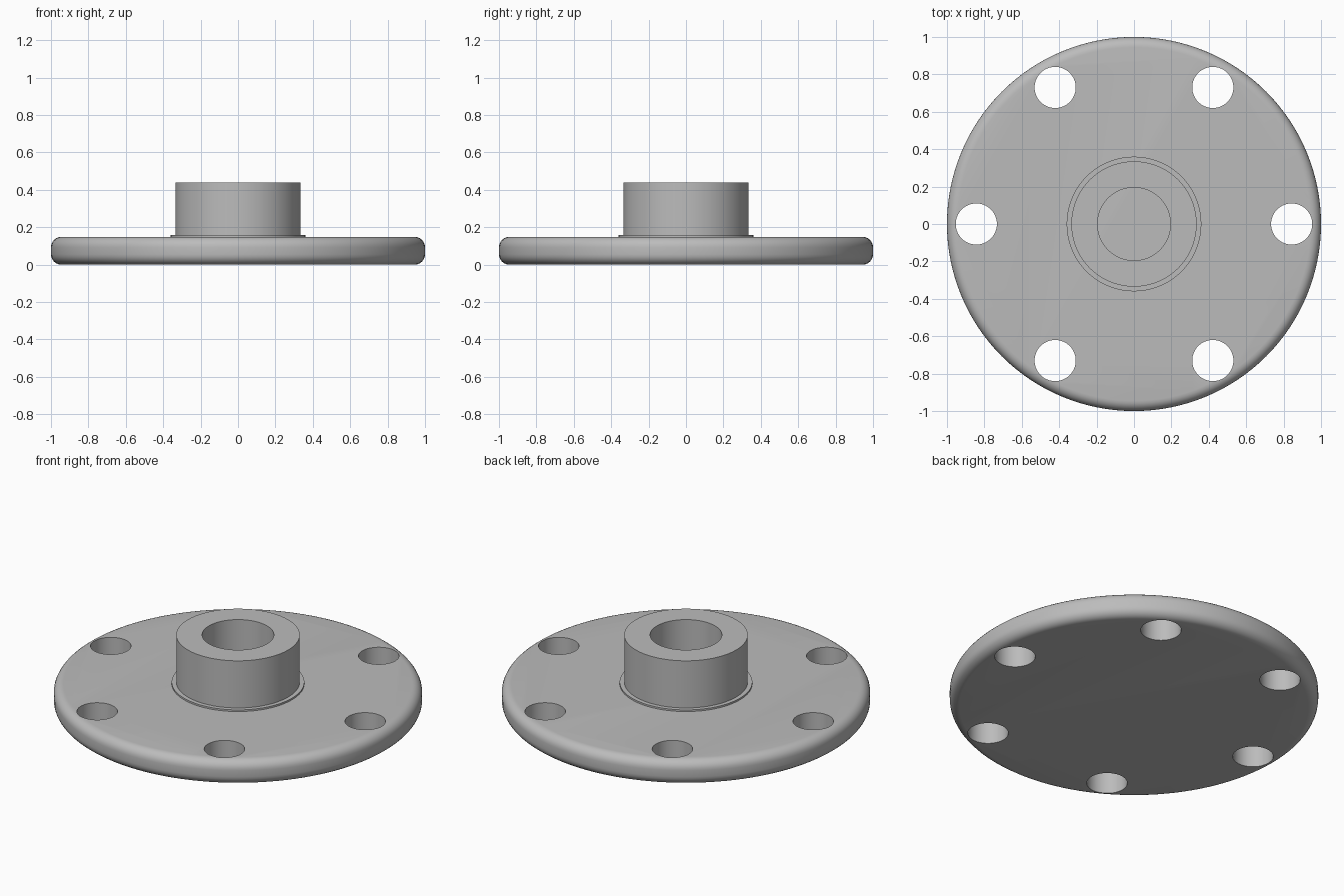
import bpy
import math

cube = bpy.data.objects.get("Cube")
if cube:
    bpy.data.objects.remove(cube, do_unlink=True)

# Single plain grey material
grey = bpy.data.materials.new("plain grey")
grey.use_nodes = True
colour = (0.5, 0.5, 0.5, 1)
grey.diffuse_color = colour
grey.node_tree.nodes["Principled BSDF"].inputs["Base Color"].default_value = colour


def cylinder(name, radius, bottom, top, x=0, y=0, sides=96):
    bpy.ops.mesh.primitive_cylinder_add(
        vertices=sides, radius=radius, depth=top - bottom,
        location=(x, y, (bottom + top) / 2))
    part = bpy.context.object
    part.name = name
    part.data.materials.append(grey)
    return part


def cut(part, cutter):
    modifier = part.modifiers.new("cut", "BOOLEAN")
    modifier.operation = "DIFFERENCE"
    modifier.solver = "EXACT"
    modifier.object = cutter
    cutter.hide_render = True


def finish(part, cutters):
    # Apply the modifiers, drop the cutters and smooth the round walls
    bpy.ops.object.select_all(action="DESELECT")
    part.select_set(True)
    bpy.context.view_layer.objects.active = part
    for modifier in list(part.modifiers):
        bpy.ops.object.modifier_apply(modifier=modifier.name)
    for cutter in cutters:
        bpy.data.objects.remove(cutter, do_unlink=True)
    bpy.ops.object.shade_smooth_by_angle(angle=math.radians(30))


PLATE_TOP = 0.148
STEP_TOP = 0.158
HUB_TOP = 0.44

# Flange plate with rounded rims and six bolt holes
plate = cylinder("flange_plate", 1, 0, PLATE_TOP, sides=128)
bevel = plate.modifiers.new("rounded rims", "BEVEL")
bevel.width = 0.055
bevel.segments = 6
bevel.limit_method = "ANGLE"
bevel.angle_limit = math.radians(40)
holes = []
for i in range(6):
    angle = i * math.tau / 6
    hole = cylinder("bolt_hole_cutter", 0.11, -0.1, 0.3,
                    0.843 * math.cos(angle), 0.843 * math.sin(angle), 64)
    cut(plate, hole)
    holes.append(hole)
finish(plate, holes)

# Thin step and hub, both opened by the blind central bore
for name, radius, bottom, top in (
        ("hub_step", 0.36, PLATE_TOP, STEP_TOP),
        ("hub", 0.335, STEP_TOP, HUB_TOP)):
    part = cylinder(name, radius, bottom, top)
    bore = cylinder("bore_cutter", 0.195, bottom - 0.1, top + 0.1)
    cut(part, bore)
    finish(part, [bore])
